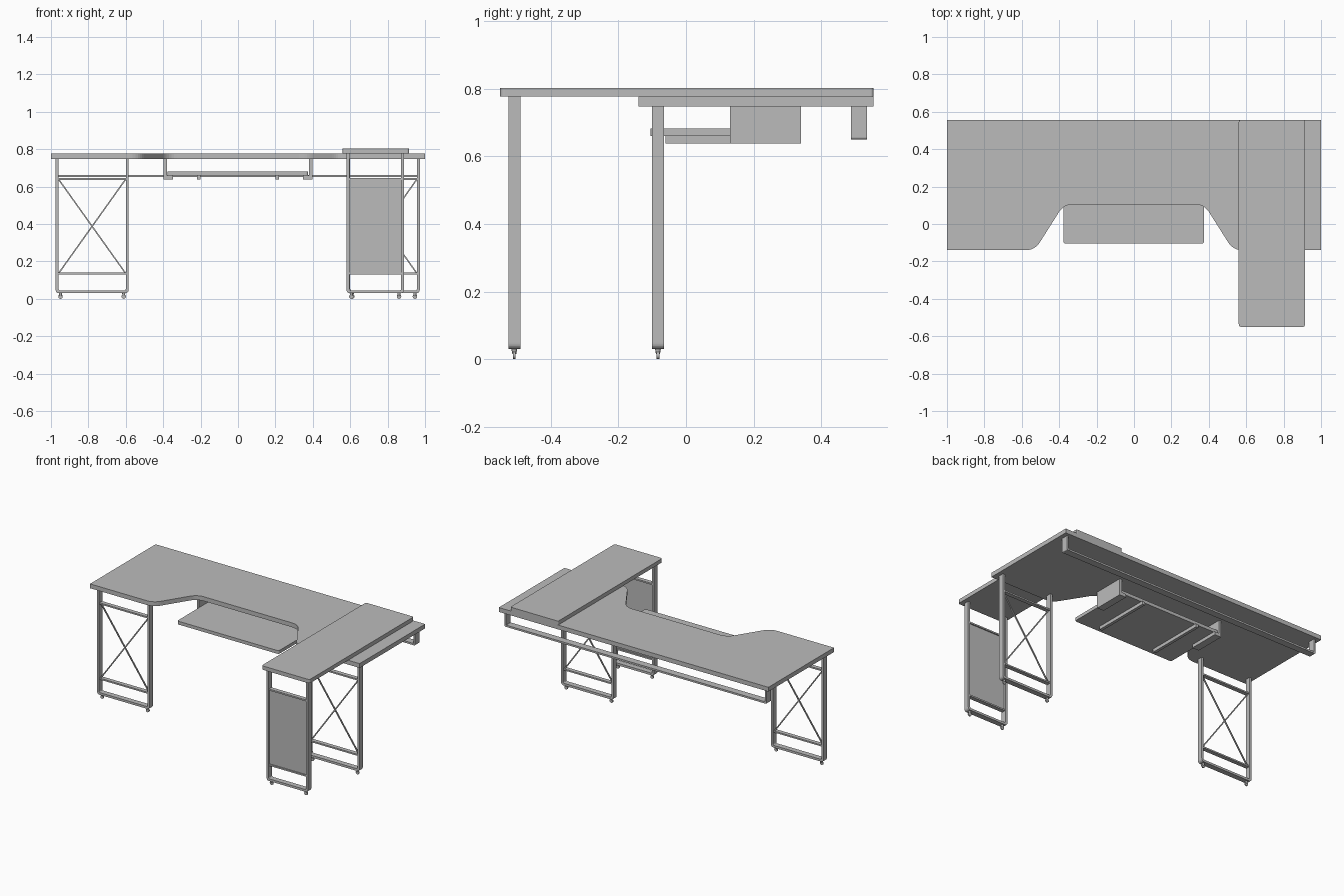
import bpy, bmesh, math
from mathutils import Vector, Matrix

cube = bpy.data.objects.get("Cube")
if cube:
    bpy.data.objects.remove(cube, do_unlink=True)

grey = bpy.data.materials.new("plain grey")
grey.use_nodes = True
grey.diffuse_color = (0.5, 0.5, 0.5, 1)
grey.node_tree.nodes["Principled BSDF"].inputs["Base Color"].default_value = (0.5, 0.5, 0.5, 1)


def finish(name, bm):
    bmesh.ops.recalc_face_normals(bm, faces=bm.faces)
    mesh = bpy.data.meshes.new(name)
    bm.to_mesh(mesh)
    bm.free()
    mesh.materials.append(grey)
    ob = bpy.data.objects.new(name, mesh)
    bpy.context.collection.objects.link(ob)
    return ob


def rounded(corners, steps=6):
    """Corners are (u, v, fillet length); returns the outline with filleted corners."""
    out = []
    for i, (u, v, r) in enumerate(corners):
        p = Vector((u, v))
        if not r:
            out.append(p)
            continue
        before = Vector(corners[i - 1][:2]) - p
        after = Vector(corners[(i + 1) % len(corners)][:2]) - p
        a, b = p + before.normalized() * r, p + after.normalized() * r
        for k in range(steps + 1):
            t = k / steps
            out.append(a * (1 - t) ** 2 + p * 2 * t * (1 - t) + b * t * t)
    return out


def slab(name, corners, low, high, axis="z"):
    """Extrude an outline along z, or an x-z outline along y."""
    bm = bmesh.new()
    place = (lambda p: (p.x, p.y, low)) if axis == "z" else (lambda p: (p.x, low, p.y))
    face = bm.faces.new([bm.verts.new(place(p)) for p in rounded(corners)])
    made = bmesh.ops.extrude_face_region(bm, geom=[face])
    d = high - low
    bmesh.ops.translate(bm, verts=[v for v in made["geom"] if isinstance(v, bmesh.types.BMVert)],
                        vec=(0, 0, d) if axis == "z" else (0, d, 0))
    return finish(name, bm)


def box(name, x, y, z, tilt=0):
    """Box from (min, max) pairs, optionally tilted about y."""
    bm = bmesh.new()
    bmesh.ops.create_cube(bm, size=1)
    bmesh.ops.scale(bm, verts=bm.verts, vec=(x[1] - x[0], y[1] - y[0], z[1] - z[0]))
    bmesh.ops.rotate(bm, verts=bm.verts, matrix=Matrix.Rotation(tilt, 3, "Y"))
    bmesh.ops.translate(bm, verts=bm.verts, vec=(sum(x) / 2, sum(y) / 2, sum(z) / 2))
    return finish(name, bm)


def u_bar(name, x0, x1, y0, y1, bottom, top, t, r):
    """Flat bar bent into an upright U."""
    return slab(name, [(x0, top, 0), (x0, bottom, r), (x1, bottom, r), (x1, top, 0),
                       (x1 - t, top, 0), (x1 - t, bottom + t, r / 2),
                       (x0 + t, bottom + t, r / 2), (x0 + t, top, 0)], y0, y1, "y")


def foot(name, x, y):
    """Stem with a small disc wheel."""
    bm = bmesh.new()
    bmesh.ops.create_cone(bm, cap_ends=True, segments=16, radius1=0.006, radius2=0.009, depth=0.016,
                          matrix=Matrix.Translation((x, y, 0.024)))
    bmesh.ops.create_cone(bm, cap_ends=True, segments=20, radius1=0.012, radius2=0.012, depth=0.008,
                          matrix=Matrix.Translation((x, y, 0.012)) @ Matrix.Rotation(math.pi / 2, 4, "X"))
    ob = finish(name, bm)
    for p in ob.data.polygons:
        p.use_smooth = len(p.vertices) == 4
    ob.data.set_sharp_from_angle(angle=math.radians(40))


LOW, HIGH = 0.135, 0.64   # cross rail heights


def leg_frame(name, x0, x1, y, top, braced):
    u_bar(name + "_leg_frame", x0, x1, y - 0.018, y + 0.018, 0.03, top, 0.015, 0.02)
    inner = (x0 + 0.015, x1 - 0.015)
    for label, z in (("lower", LOW), ("upper", HIGH)):
        box(f"{name}_{label}_rail", inner, (y - 0.014, y + 0.014), (z - 0.005, z + 0.005))
    for label, x in (("foot_a", x0 + 0.026), ("foot_b", x1 - 0.026)):
        foot(f"{name}_{label}", x, y)
    if not braced:
        box(name + "_panel", inner, (y - 0.006, y + 0.006), (LOW, HIGH))
        return
    # crossed braces
    w, h = inner[1] - inner[0], HIGH - LOW
    half, cx, cz = math.hypot(w, h) / 2, sum(inner) / 2, (LOW + HIGH) / 2
    for label, s in (("brace_a", 1), ("brace_b", -1)):
        box(f"{name}_{label}", (cx - half, cx + half), (y - 0.004, y + 0.004),
            (cz - 0.0035, cz + 0.0035), s * math.atan2(h, w))


# Main worktop with the front recess
recess = [(-0.53, -0.14, 0.05), (-0.375, 0.105, 0.05)]
slab("main_worktop",
     [(-1, 0.555, 0), (-1, -0.14, 0)] + recess
     + [(-x, y, r) for x, y, r in reversed(recess)] + [(1, -0.14, 0), (1, 0.555, 0)],
     0.748, 0.777)

# Raised side worktop
slab("side_worktop", [(0.56, 0.555, 0.01), (0.56, -0.55, 0.015),
                      (0.915, -0.55, 0.015), (0.915, 0.555, 0.01)], 0.777, 0.803)

# Leg frames
leg_frame("right", -0.975, -0.585, -0.083, 0.748, True)
leg_frame("left", 0.585, 0.972, -0.083, 0.748, True)
leg_frame("side", 0.58, 0.887, -0.508, 0.777, False)

# Rear hanging rail
u_bar("rear_rail", -0.972, 0.972, 0.488, 0.535, 0.65, 0.748, 0.012, 0.008)

# Keyboard tray, runners and brackets
slab("keyboard_tray", [(-0.378, -0.105, 0.015), (0.375, -0.105, 0.015),
                       (0.375, 0.33, 0), (-0.378, 0.33, 0)], 0.66, 0.682)
for side, s in (("left", 1), ("right", -1)):
    box(side + "_tray_runner", (s * 0.21 - 0.01, s * 0.21 + 0.01), (-0.06, 0.34), (0.638, 0.66))
    slab(side + "_tray_bracket",
         [(s * 0.347, 0.638, 0), (s * 0.397, 0.638, 0), (s * 0.397, 0.748, 0),
          (s * 0.38, 0.748, 0), (s * 0.38, 0.66, 0), (s * 0.347, 0.66, 0)], 0.13, 0.34, "y")
